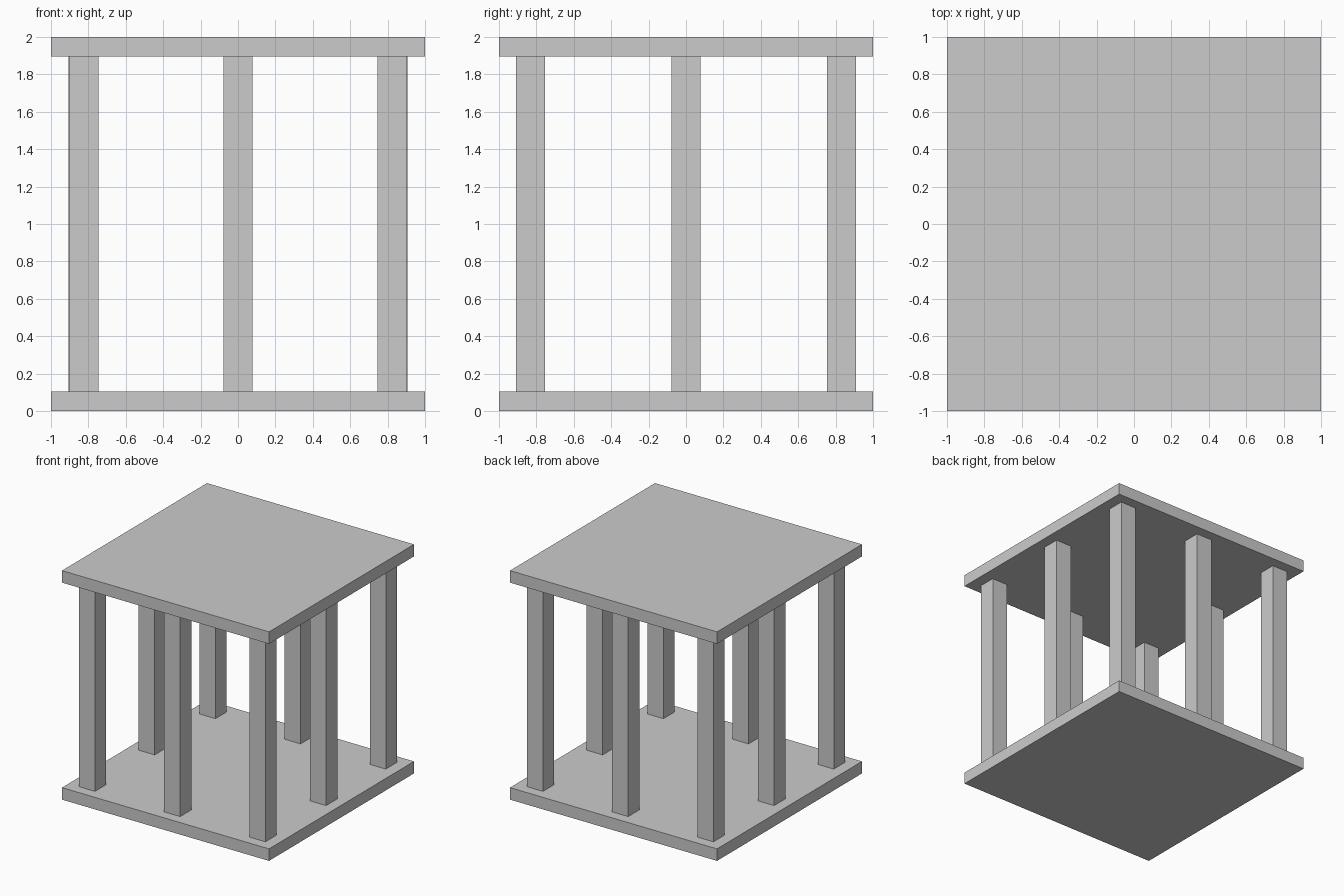
import bpy

if "Cube" in bpy.data.objects:
    bpy.data.objects.remove(bpy.data.objects["Cube"])

SLAB = 0.105      # slab thickness
POST = 0.155      # square post width


def box(name, size, centre):
    bpy.ops.mesh.primitive_cube_add(size=1, location=centre)
    ob = bpy.context.object
    ob.name = name
    ob.scale = size
    bpy.ops.object.transform_apply(location=False, rotation=False, scale=True)
    return ob


# Floor and roof slabs
box("floor_slab", (2, 2, SLAB), (0, 0, SLAB / 2))
box("roof_slab", (2, 2, SLAB), (0, 0, 2 - SLAB / 2))

# Eight posts around the edge, none in the middle
for i in (-1, 0, 1):
    for j in (-1, 0, 1):
        if i == 0 and j == 0:
            continue
        x = i * (0.828 if j == 0 else 0.823)
        kind = "corner_post" if i and j else "middle_post"
        box(kind, (POST, POST, 2 - 2 * SLAB), (x, j * 0.831, 1))
